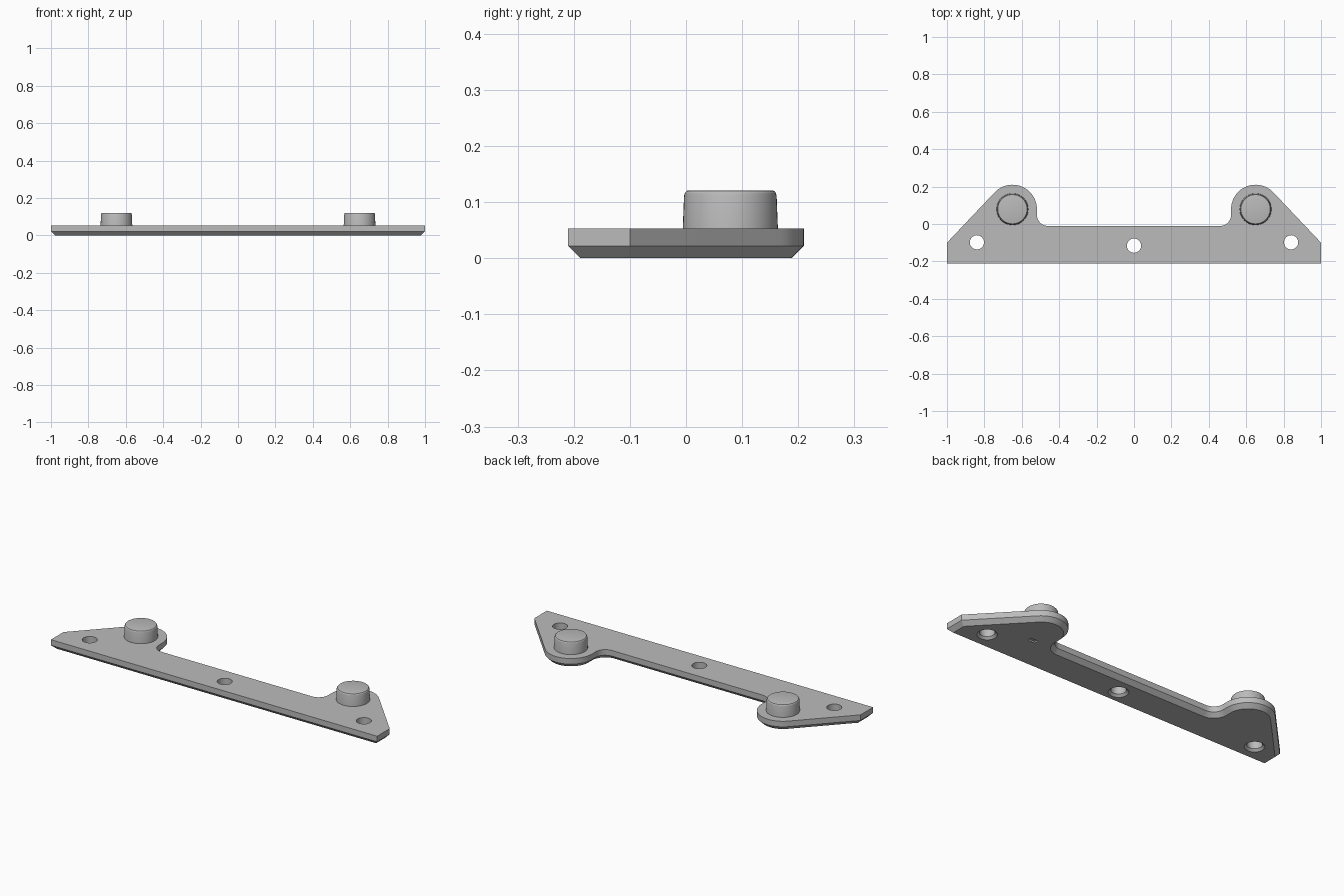
import bpy, bmesh, math
from mathutils import Vector

cube = bpy.data.objects.get("Cube")
if cube:
    bpy.data.objects.remove(cube, do_unlink=True)

grey = bpy.data.materials.new("plain grey")
grey.use_nodes = True
colour = (0.5, 0.5, 0.5, 1)
grey.diffuse_color = colour
grey.node_tree.nodes["Principled BSDF"].inputs["Base Color"].default_value = colour

PEG_X, PEG_Y, LOBE = 0.65, 0.079, 0.131
TOP, CHAMFER = 0.053, 0.022


def loft(name, rings):
    """Solid through rings of equal point count, capped at both ends."""
    bm = bmesh.new()
    loops = [[bm.verts.new(p) for p in ring] for ring in rings]
    n = len(loops[0])
    for a, b in zip(loops, loops[1:]):
        for i in range(n):
            j = (i + 1) % n
            bm.faces.new((a[i], a[j], b[j], b[i]))
    bm.faces.new(loops[0][::-1])
    bm.faces.new(loops[-1])
    bmesh.ops.recalc_face_normals(bm, faces=bm.faces)
    mesh = bpy.data.meshes.new(name)
    bm.to_mesh(mesh)
    bm.free()
    obj = bpy.data.objects.new(name, mesh)
    bpy.context.collection.objects.link(obj)
    mesh.materials.append(grey)
    return obj


def arc(cx, cy, r, start, end, steps):
    angles = [math.radians(start + (end - start) * i / steps) for i in range(steps + 1)]
    return [Vector((cx + r * math.cos(a), cy + r * math.sin(a))) for a in angles]


def turned(name, x, y, profile, steps=48):
    """Round part from (radius, height) pairs."""
    return loft(name, [[(p.x, p.y, z) for p in arc(x, y, r, 0, 360, steps)[:-1]]
                       for r, z in profile])


def inset(points, d):
    """Mitred inward offset of a counter-clockwise outline."""
    out = []
    for i, p in enumerate(points):
        a = (p - points[i - 1]).normalized()
        b = (points[(i + 1) % len(points)] - p).normalized()
        na, nb = Vector((-a.y, a.x)), Vector((-b.y, b.x))
        out.append(p + (na + nb) * d / (1 + na.dot(nb)))
    return out


def finish(obj):
    bpy.ops.object.select_all(action='DESELECT')
    obj.select_set(True)
    bpy.context.view_layer.objects.active = obj
    for mod in list(obj.modifiers):
        bpy.ops.object.modifier_apply(modifier=mod.name)
    bpy.ops.object.shade_smooth_by_angle(angle=math.radians(25))


# Plate outline: straight front, angled ends, round lobes, filleted recess
half = [Vector((1, -0.21)), Vector((1, -0.1))]
half += arc(PEG_X, PEG_Y, LOBE, 43, 180, 24)
half += arc(PEG_X - LOBE - 0.058, 0.048, 0.058, 0, -90, 12)
outline = half + [Vector((-p.x, p.y)) for p in reversed(half)]

# Plate with chamfered underside
plate = loft("base_plate", [[(p.x, p.y, z) for p in pts] for pts, z in
             ((inset(outline, CHAMFER), 0), (outline, CHAMFER), (outline, TOP))])

# Screw holes, eased on the underside, and a small shallow notch below one lobe
cutters = [turned("hole_cutter", x, y, [(0.06, -0.01), (0.038, 0.012), (0.038, 0.1)], 32)
           for x, y in ((-0.84, -0.098), (0, -0.116), (0.84, -0.098))]
cutters.append(loft("notch_cutter", [[(0.635 + sx * 0.022, sy * 0.012, z) for sx, sy in
               ((-1, -1), (1, -1), (1, 1), (-1, 1))] for z in (-0.01, 0.008)]))
for cutter in cutters:
    cutter.hide_render = True
    mod = plate.modifiers.new("cut", 'BOOLEAN')
    mod.operation = 'DIFFERENCE'
    mod.solver = 'EXACT'
    mod.object = cutter
finish(plate)
for cutter in cutters:
    bpy.data.objects.remove(cutter, do_unlink=True)

# Tapered locating pegs with rounded rims
for side, name in ((1, "left_peg"), (-1, "right_peg")):
    finish(turned(name, side * PEG_X, PEG_Y, [
        (0.085, TOP - 0.004), (0.0848, TOP), (0.0825, 0.111),
        (0.081, 0.1165), (0.078, 0.12), (0.074, 0.121)]))
